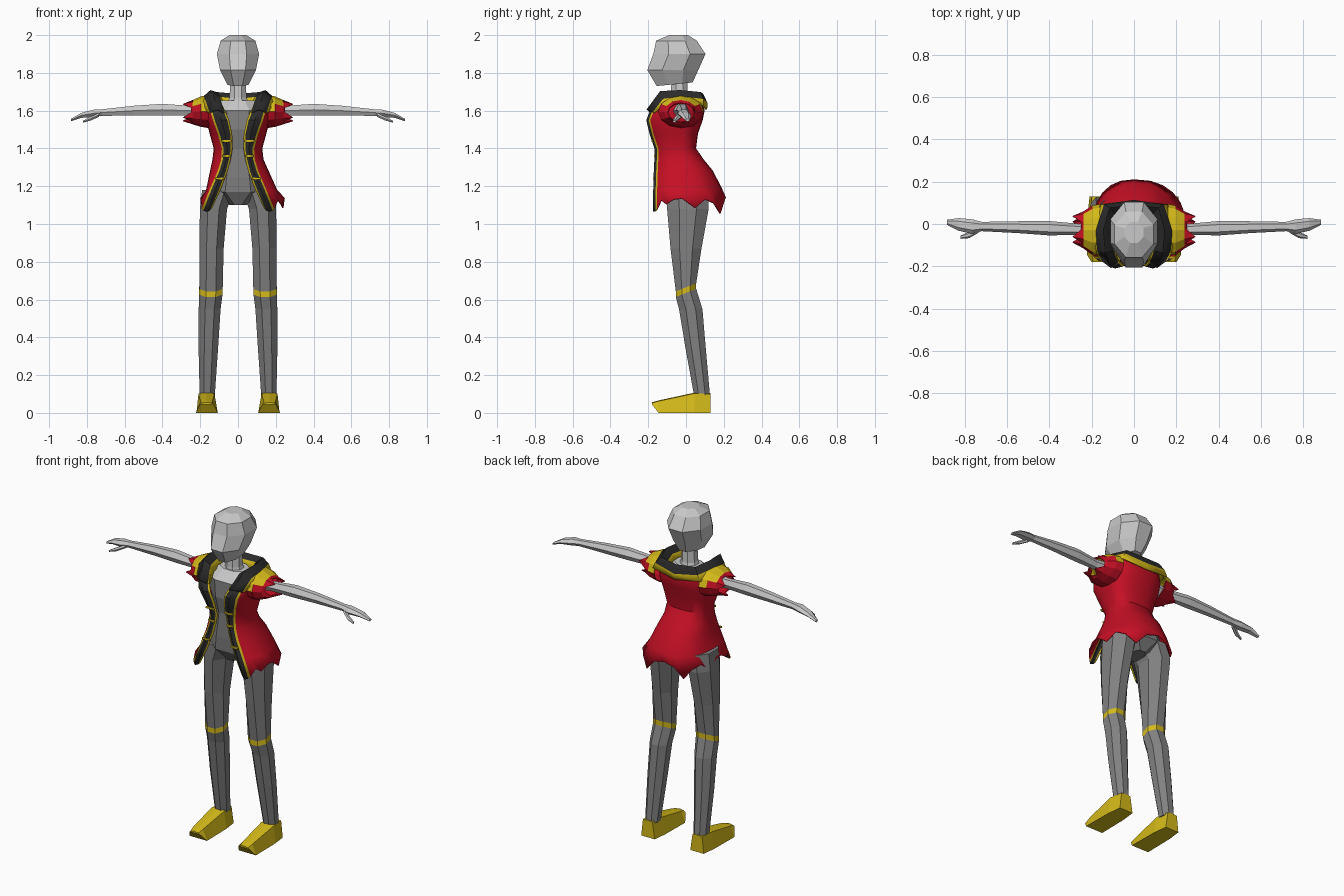
import bpy, bmesh, math

if "Cube" in bpy.data.objects:
    bpy.data.objects.remove(bpy.data.objects["Cube"])

def material(name, rgb):
    m = bpy.data.materials.new(name)
    m.diffuse_color = (*rgb, 1)
    m.use_nodes = True
    m.node_tree.nodes["Principled BSDF"].inputs["Base Color"].default_value = m.diffuse_color
    return m

SKIN, CLOTH, RED, BLACK, YELLOW = range(5)
MATS = [material("pale_grey", (0.58, 0.58, 0.58)),
        material("mid_grey", (0.22, 0.22, 0.22)),
        material("red", (0.56, 0.005, 0.018)),
        material("charcoal", (0.025, 0.025, 0.025)),
        material("yellow", (0.66, 0.49, 0.01))]

def skin(name, rows, pick, closed=True, mirror=False, thick=0, smooth=False):
    """Join rows of points into a surface; pick(row, column, centre) gives the colour."""
    bm = bmesh.new()
    grid = [[bm.verts.new(p) for p in r] for r in rows]
    n = len(rows[0])
    for i in range(len(rows) - 1):
        for j in range(n if closed else n - 1):
            k = (j + 1) % n
            f = bm.faces.new((grid[i][j], grid[i][k], grid[i + 1][k], grid[i + 1][j]))
            f.material_index = pick(i, j, f.calc_center_median())
    if closed and not thick:
        for i in (0, -1):
            f = bm.faces.new(grid[i])
            f.material_index = pick(i % (len(rows) - 1) if i else 0, 0, f.calc_center_median())
    bmesh.ops.recalc_face_normals(bm, faces=bm.faces)
    me = bpy.data.meshes.new(name)
    bm.to_mesh(me)
    bm.free()
    for m in MATS:
        me.materials.append(m)
    ob = bpy.data.objects.new(name, me)
    bpy.context.collection.objects.link(ob)
    if smooth:
        bpy.context.view_layer.objects.active = ob
        ob.select_set(True)
        bpy.ops.object.shade_smooth_by_angle(angle=math.radians(35))
        ob.select_set(False)
    if thick:
        mod = ob.modifiers.new("thickness", 'SOLIDIFY')
        mod.thickness, mod.offset = thick, 0
    if mirror:
        ob.modifiers.new("mirror", 'MIRROR')
    return ob

def ring_z(cx, cy, z, rx, ry, tilt=0, n=8):
    a = [2 * math.pi * (k + 0.5) / n for k in range(n)]
    f = 1 / math.cos(math.pi / n)
    return [(cx + f * rx * math.cos(t), cy + f * ry * math.sin(t), z + tilt * f * ry * math.sin(t)) for t in a]

def ring_x(x, cy, cz, ry, rz, n=6):
    a = [2 * math.pi * k / n for k in range(n)]
    return [(x, cy + ry * math.cos(t), cz + rz * math.sin(t)) for t in a]

def plain(c):
    return lambda i, j, p: c

# head and neck
skin("head", [ring_z(0, -.06, 1.74, .055, .095, .1), ring_z(0, -.07, 1.815, .095, .135),
              ring_z(0, -.035, 1.90, .112, .138), ring_z(0, -.05, 1.97, .092, .108),
              ring_z(0, -.04, 2.0, .045, .05)], plain(SKIN))
skin("neck", [ring_z(0, -.03, 1.60, .07, .06), ring_z(0, -.035, 1.67, .045, .045),
              ring_z(0, -.035, 1.77, .04, .042)], plain(SKIN))

# torso, with bare upper chest
skin("torso", [ring_z(0, 0, 1.10, .045, .075), ring_z(0, 0, 1.17, .165, .12),
               ring_z(0, -.005, 1.25, .145, .12), ring_z(0, -.03, 1.33, .115, .095),
               ring_z(0, -.04, 1.40, .10, .085), ring_z(0, -.05, 1.50, .12, .095),
               ring_z(0, -.045, 1.60, .145, .095), ring_z(0, -.03, 1.655, .085, .06)],
     lambda i, j, p: SKIN if p.z > 1.6 else CLOTH)

# legs with a knee band
skin("legs", [ring_z(.105, .005, 1.18, .085, .11), ring_z(.13, .01, 1.08, .072, .11),
              ring_z(.14, 0, .87, .064, .082), ring_z(.143, 0, .665, .062, .054, .4),
              ring_z(.144, 0, .635, .062, .054, .4), ring_z(.15, .025, .55, .058, .062),
              ring_z(.157, .05, .35, .052, .054), ring_z(.163, .085, .09, .04, .042)],
     lambda i, j, p: YELLOW if i == 3 else CLOTH, mirror=True)

# wedge shoes: y, bottom, top, bottom half width, top half width
skin("shoes", [[(.165 - b, y, z0), (.165 + b, y, z0), (.167 + t, y, z1), (.167, y, z1 + .004), (.167 - t, y, z1)]
               for y, z0, z1, b, t in ((.13, 0, .10, .045, .032), (.045, 0, .103, .055, .042),
                                       (-.145, 0, .062, .058, .032), (-.18, .045, .052, .036, .026))],
     plain(YELLOW), mirror=True)

# arms and hands
skin("arms", [ring_x(.13, -.03, 1.60, .045, .045), ring_x(.26, -.025, 1.60, .026, .03),
              ring_x(.40, -.02, 1.605, .034, .036), ring_x(.55, -.015, 1.60, .028, .03),
              ring_x(.72, -.012, 1.59, .022, .02), ring_x(.765, -.012, 1.586, .034, .022),
              ring_x(.83, -.002, 1.575, .03, .015), ring_x(.885, .008, 1.55, .012, .007)],
     plain(SKIN), mirror=True)
skin("thumbs", [ring_x(.735, -.025, 1.578, .016, .012), ring_x(.78, -.052, 1.558, .015, .012),
                ring_x(.82, -.062, 1.542, .008, .006)], plain(SKIN), mirror=True)

# jacket: z, half width, front y, back y, lapel inner x, lapel outer x
SECTIONS = [(1.66, .165, -.11, .085, .10, .15), (1.60, .17, -.175, .095, .07, .145),
            (1.55, .165, -.195, .085, .048, .13), (1.48, .147, -.178, .06, .032, .105),
            (1.40, .125, -.152, .05, .03, .083), (1.34, .132, -.152, .09, .04, .087),
            (1.28, .15, -.155, .14, .055, .105), (1.18, .18, -.158, .19, .093, .148),
            (1.10, .215, -.16, .208, .142, .19)]
HEM = (-.02, -.03, -.035, -.03, -.02, .025, .005, .03, .035, -.015, .03, .01, -.045, .02, .04)

def half_section(row, s):
    z, w, yf, yb, xi, xo = row
    flare = max(0, min(1, (1.34 - z) / .2))
    w += flare * (.03 if s > 0 else -.018)
    ym = -.02
    pts = [(xi, yf), (xi + .01, yf - .004), ((xi + xo) / 2, yf - .012), (xo - .009, yf), (xo, yf + .008)]
    for k in range(1, 5):
        t = k * math.pi / 8
        pts.append((xo + (w - xo) * math.sin(t), ym + (yf + .02 - ym) * math.cos(t)))
    for k in range(1, 7):
        t = k * math.pi / 12
        pts.append((w * abs(math.cos(t)) ** .85, ym + (yb - ym) * math.sin(t) ** .9))
    low = z < 1.12
    return [(s * x if k < 14 else 0, y, z + (HEM[k] if low else 0)) for k, (x, y) in enumerate(pts)]

jacket_rows = [half_section(r, 1) + half_section(r, -1)[-2::-1] for r in SECTIONS]

def jacket_colour(i, j, p):
    c = min(j, len(jacket_rows[0]) - 2 - j)
    return YELLOW if c in (0, 3) else BLACK if c < 3 else RED

skin("jacket", jacket_rows, jacket_colour, closed=False, thick=.007, smooth=True)

# draped collar: lining, inner edge, crest, outer edge, lower trim
COLLAR = [[(.068, -.175, 1.58), (.075, -.19, 1.59), (.11, -.205, 1.605), (.148, -.175, 1.59), (.16, -.165, 1.59)],
          [(.088, -.11, 1.63), (.10, -.125, 1.67), (.135, -.135, 1.70), (.172, -.12, 1.66), (.187, -.11, 1.64)],
          [(.095, -.03, 1.63), (.115, -.03, 1.675), (.145, -.03, 1.705), (.178, -.03, 1.675), (.198, -.03, 1.65)],
          [(.072, .03, 1.62), (.09, .05, 1.67), (.115, .075, 1.695), (.14, .09, 1.66), (.158, .09, 1.625)],
          [(0, .045, 1.615), (0, .065, 1.66), (0, .09, 1.685), (0, .11, 1.64), (0, .108, 1.605)]]
full = COLLAR + [[(-x, y, z) for x, y, z in r] for r in COLLAR[-2::-1]]
skin("collar", full, lambda i, j, p: YELLOW if j in (0, 3) else BLACK, closed=False, thick=.008, smooth=True)

# short ragged sleeves under yellow shoulder caps
sleeve = [ring_x(.15, -.025, 1.595, .118, .085, 12), ring_x(.195, -.03, 1.595, .115, .078, 12),
          ring_x(.238, -.028, 1.592, .085, .062, 12), ring_x(.262, -.025, 1.59, .07, .05, 12)]
sleeve[-1] = [(x + (.028 if k % 3 == 1 else -.014), y, z) for k, (x, y, z) in enumerate(sleeve[-1])]
skin("sleeves", sleeve, lambda i, j, p: YELLOW if i < 2 and p.z > 1.615 else RED,
     mirror=True, thick=.006)

# small clasps across the lapels
for n, (z, x0, x1, y) in enumerate(((1.44, .035, .09, -.178), (1.36, .04, .083, -.166), (1.24, .073, .12, -.17))):
    skin("clasp_%d" % n, [[(x, y - .004, z - .005), (x, y - .004, z + .005), (x, y + .004, z + .005),
                           (x, y + .004, z - .005)] for x in (x0, x1)], plain(YELLOW), mirror=True)
